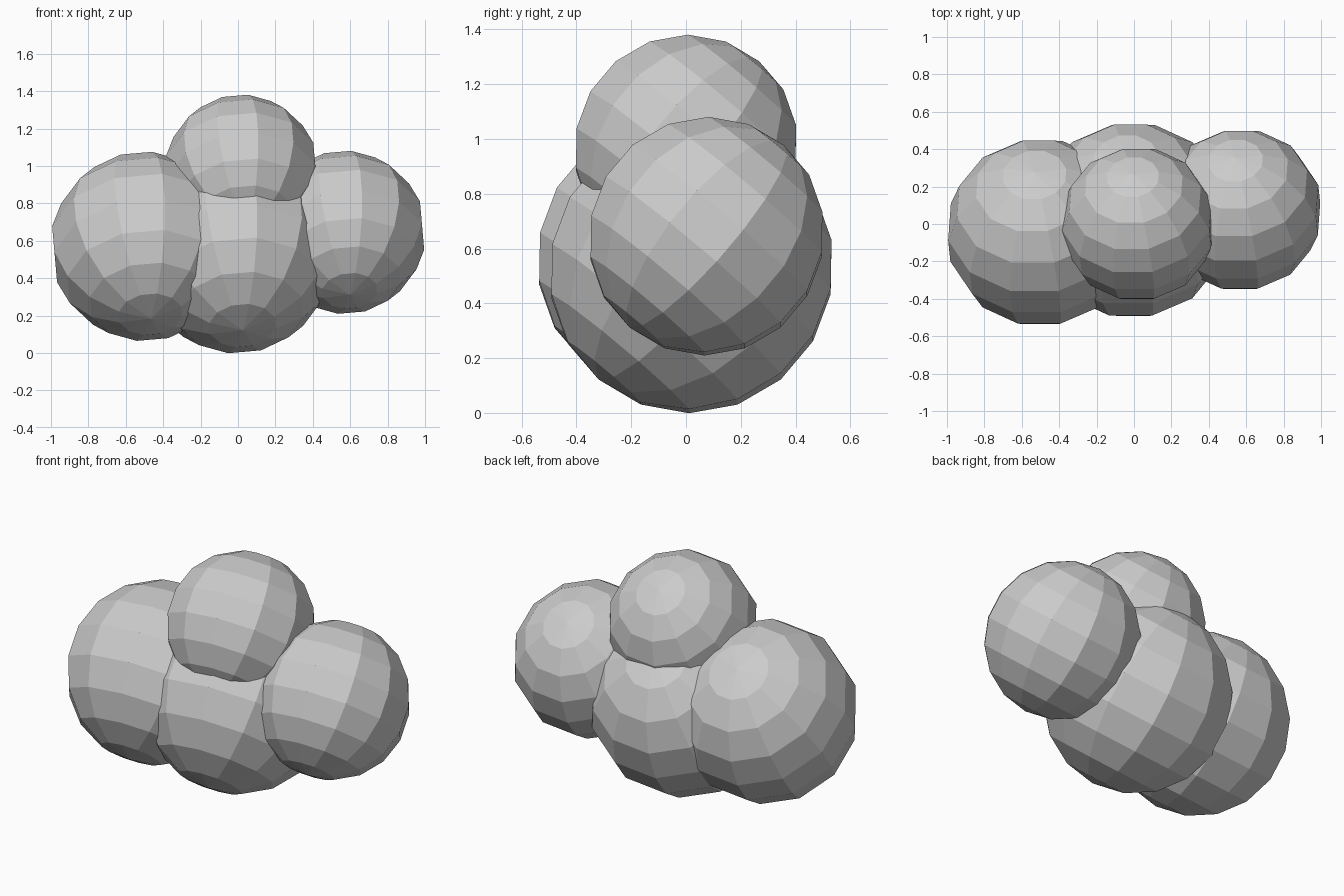
import bpy
from math import radians
from mathutils import Euler, Matrix

if "Cube" in bpy.data.objects:
    bpy.data.objects.remove(bpy.data.objects["Cube"])

# Shared lean of every lobe's poles, with a spin so a face points forward
LEAN = Euler((radians(-40), radians(-5), 0)).to_matrix() @ Matrix.Rotation(radians(15), 3, 'Z')


def lobe(name, center, radius):
    bpy.ops.mesh.primitive_uv_sphere_add(segments=12, ring_count=9, radius=radius, location=center)
    ob = bpy.context.object
    ob.name = name
    ob.rotation_euler = LEAN.to_euler()
    return ob


# Cluster of four overlapping faceted lobes
lobe("left_lobe", (-0.50, -0.045, 0.57), 0.507)
lobe("centre_lobe", (-0.01, 0.02, 0.525), 0.528)
lobe("right_lobe", (0.57, 0.075, 0.645), 0.437)
lobe("top_lobe", (0.02, 0.0, 0.967), 0.415)
